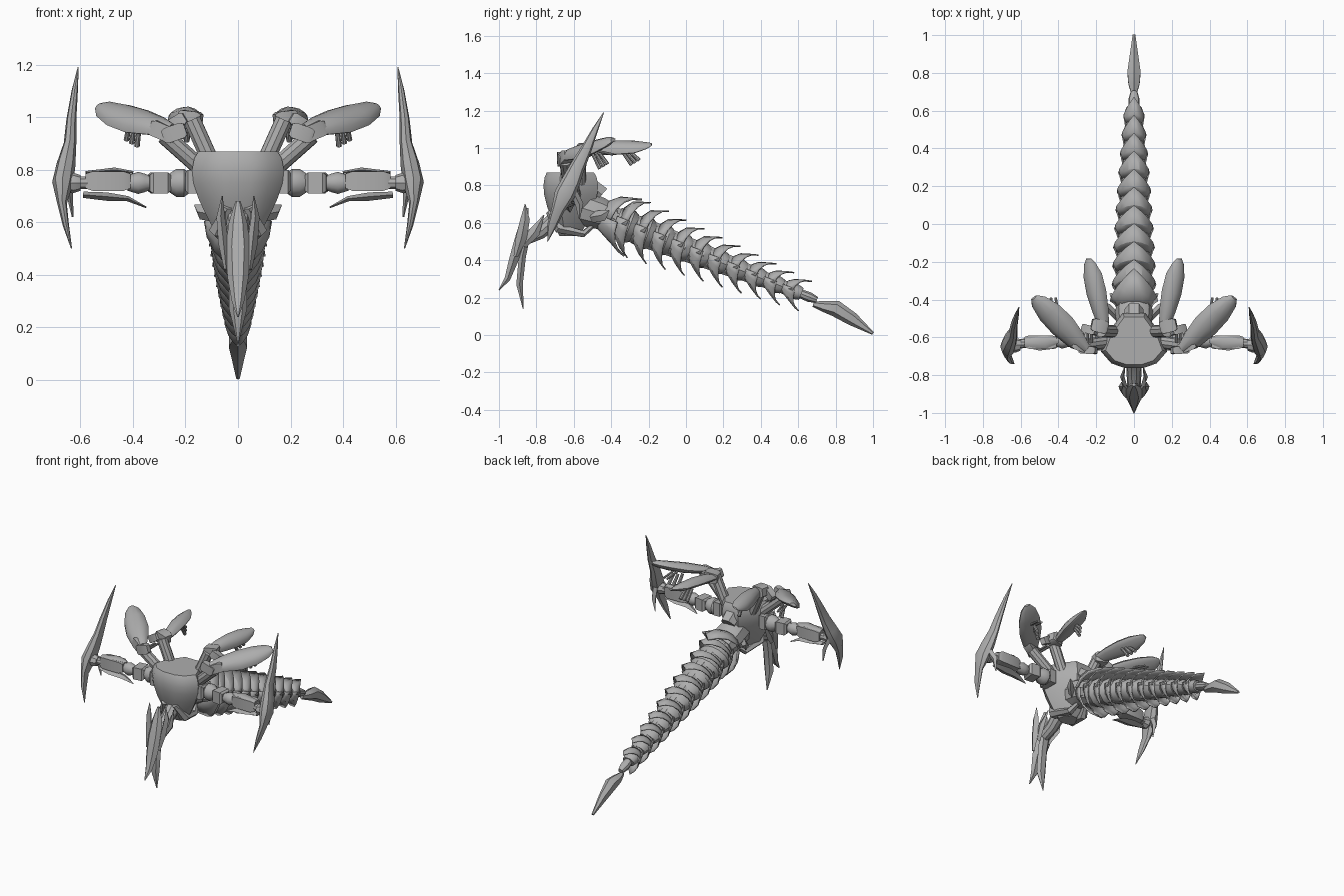
import bpy, math
from mathutils import Vector as V

grey = bpy.data.materials.new("plain_grey")
grey.diffuse_color = (0.42, 0.42, 0.42, 1)


def finish(name, verts, faces, mirror=False, thick=0, angle=35):
    me = bpy.data.meshes.new(name)
    me.from_pydata([tuple(v) for v in verts], [], faces)
    me.materials.append(grey)
    ob = bpy.data.objects.new(name, me)
    bpy.context.collection.objects.link(ob)
    bpy.ops.object.select_all(action='DESELECT')
    ob.select_set(True)
    bpy.context.view_layer.objects.active = ob
    bpy.ops.object.mode_set(mode='EDIT')
    bpy.ops.mesh.select_all(action='SELECT')
    bpy.ops.mesh.normals_make_consistent(inside=False)
    bpy.ops.object.mode_set(mode='OBJECT')
    bpy.ops.object.shade_smooth_by_angle(angle=math.radians(angle))
    if thick:
        m = ob.modifiers.new("thickness", 'SOLIDIFY')
        m.thickness, m.offset = thick, 0
    if mirror:
        ob.modifiers.new("mirror", 'MIRROR')
    return ob


def bridge(rows, n):
    """Quads between closed rings of n points, with end caps."""
    f = [(r * n + i, r * n + (i + 1) % n, (r + 1) * n + (i + 1) % n, (r + 1) * n + i)
         for r in range(rows - 1) for i in range(n)]
    return f + [tuple(range(n)), tuple(range((rows - 1) * n, rows * n))]


def loft(name, secs, n=8, up=(0, 0, 1), mirror=True, turn=0.0, under=1.0):
    """Sweep elliptical sections (x, y, z, side radius, up radius) along a path."""
    pts = [V(s[:3]) for s in secs]
    verts = []
    for i, s in enumerate(secs):
        t = (pts[min(i + 1, len(pts) - 1)] - pts[max(i - 1, 0)]).normalized()
        side = t.cross(V(up)).normalized()
        u = side.cross(t)
        for k in range(n):
            a = 2 * math.pi * k / n + turn
            sy = math.sin(a) * (under if math.sin(a) < 0 else 1)
            verts.append(pts[i] + side * (s[3] * math.cos(a)) + u * (s[4] * sy))
    return finish(name, verts, bridge(len(secs), n), mirror)


def rod(name, a, b, r, n=10, r2=None):
    return loft(name, [(*a, r, r), (*b, r2 or r, r2 or r)], n)


def block(name, a, b, w, h):
    """Box from a to b with slightly chamfered ends."""
    a, b = V(a), V(b)
    q, c = math.sqrt(2), (b - a) * 0.15
    return loft(name, [(*a, w * q * .75, h * q * .75), (*(a + c), w * q, h * q),
                       (*(b - c), w * q, h * q), (*b, w * q * .75, h * q * .75)],
                4, turn=math.pi / 4)


# Rounded torso: one outline scaled through the height levels
half = [(0.05, -.762), (.12, -.738), (.175, -.675), (.14, -.58), (.06, -.47)]
outline = half + [(-x, y) for x, y in reversed(half)]
levels = [(.53, .35), (.57, .52), (.63, .70), (.69, .86), (.75, .97), (.80, 1), (.845, .95), (.87, .86)]
verts = [(x * s, -.63 + (y + .63) * s, z) for z, s in levels for x, y in outline]
finish("torso", verts, bridge(len(levels), 10), angle=40)
loft("back_ridge", [(0, -.66, .845, .05, .02), (0, -.54, .83, .06, .04),
                    (0, -.45, .75, .05, .05)], 6, mirror=False)
loft("belly_petal", [(.04, -.73, .66, .02, .02), (.07, -.68, .57, .04, .03),
                     (.05, -.55, .54, .03, .02), (.02, -.48, .6, .01, .01)], 6)
loft("hip", [(0, -.56, .68, .09, .1), (0, -.46, .65, .1, .09), (0, -.38, .62, .08, .07)],
     10, mirror=False)

# Neck and long beaked head
loft("neck", [(0, -.70, .62, .045, .045), (0, -.78, .55, .04, .04), (0, -.87, .51, .035, .035)],
     10, mirror=False)
loft("upper_beak", [(0, -.85, .68, .01, .01), (0, -.865, .60, .035, .027), (0, -.89, .50, .048, .034),
                    (0, -.925, .39, .04, .028), (0, -.955, .30, .024, .018), (0, -1, .24, .003, .003)],
     6, (0, -1, 0), False)
loft("lower_beak", [(0, -.85, .53, .04, .02), (0, -.875, .42, .035, .022), (0, -.89, .27, .034, .02),
                    (0, -.87, .14, .003, .003)], 6, (0, -1, 0), False)
loft("crest_horn", [(.045, -.91, .42, .008, .012), (.055, -.88, .52, .02, .03),
                    (.066, -.86, .62, .016, .025), (.06, -.86, .70, .002, .002)], 4, (0, -1, 0))
loft("cheek_horn", [(.04, -.87, .48, .008, .02), (.062, -.81, .55, .012, .03),
                    (.05, -.76, .64, .003, .003)], 4, (0, -1, 0))

# Arms
block("shoulder", (.14, -.62, .755), (.2, -.62, .755), .05, .045)
loft("shoulder_ball", [(.18, -.61, .75, .03, .035), (.205, -.61, .75, .05, .053),
                       (.235, -.61, .75, .05, .053), (.27, -.61, .75, .025, .03)], 12)
block("upper_arm", (.26, -.61, .75), (.34, -.62, .75), .042, .04)
loft("elbow_ball", [(.33, -.62, .75, .025, .025), (.355, -.62, .75, .033, .035),
                    (.38, -.62, .75, .04, .042), (.42, -.62, .75, .025, .03)], 12)
block("forearm", (.41, -.625, .757), (.58, -.625, .757), .036, .037)
loft("forearm_fin", [(.59, -.63, .705, .02, .012), (.5, -.63, .698, .04, .016),
                     (.42, -.63, .69, .03, .01), (.35, -.62, .657, .003, .003)], 4)
loft("forearm_guard", [(.40, -.62, .79, .012, .006), (.47, -.625, .80, .035, .01),
                       (.58, -.63, .79, .02, .006)], 6)
rod("wrist", (.57, -.63, .75), (.65, -.64, .75), .025)
loft("hand_hub", [(.6, -.64, .75, .03, .03), (.63, -.64, .75, .04, .04), (.66, -.65, .75, .03, .03)], 8)

# Large crescent blades
loft("crescent_blade", [(.609, -.44, 1.19, .002, .002), (.622, -.485, 1.10, .016, .012),
                        (.635, -.535, .99, .03, .019), (.64, -.58, .90, .04, .024),
                        (.655, -.615, .82, .05, .036), (.668, -.65, .75, .055, .04),
                        (.670, -.685, .67, .035, .018), (.656, -.715, .59, .026, .012),
                        (.634, -.74, .50, .002, .002)], 8, (1, 0, 0))
loft("blade_barb", [(.66, -.62, .80, .02, .02), (.64, -.57, .70, .022, .012), (.63, -.57, .62, .003, .003)],
     4, (1, 0, 0))

# Wing struts and angular elbows
rod("outer_strut", (.1, -.62, .77), (.28, -.645, .93), .034)
block("outer_elbow", (.235, -.665, .925), (.33, -.63, .965), .026, .03)
block("elbow_link", (.2, -.67, .955), (.285, -.665, .925), .02, .03)
rod("inner_strut", (.09, -.57, .8), (.175, -.565, .99), .034)
block("inner_elbow", (.14, -.55, .985), (.225, -.53, .995), .034, .034)
block("inner_knuckle", (.2, -.57, 1.0), (.27, -.55, .955), .022, .024)

# Pods, domed above and shallow below, with nozzles
loft("outer_pod", [(.25, -.66, .95, .025, .025), (.31, -.61, .96, .058, .04),
                   (.38, -.535, .975, .074, .052), (.45, -.465, 1.0, .07, .045),
                   (.505, -.41, 1.025, .048, .034), (.53, -.388, 1.04, .02, .014)],
     12, (.3, -.3, .9), under=.3)
loft("inner_pod", [(.16, -.54, .98, .03, .03), (.175, -.46, .985, .045, .045),
                   (.198, -.36, .99, .056, .05), (.218, -.27, .995, .053, .042),
                   (.234, -.21, 1.008, .033, .022), (.24, -.183, 1.018, .014, .008)],
     12, (.4, 0, .9), under=.3)
for i in range(3):
    x, y = .375 + .02 * i, -.50 + .02 * i
    rod("outer_nozzle", (x, y, .97), (x + .01, y + .04, .89 + .012 * i), .009, 8, .011)
    x, y = .19 + .012 * i, -.34 + .02 * i
    rod("inner_nozzle", (x, y, .98), (x + .005, y + .05, .91 + .012 * i), .009, 8, .011)
for i in range(2):
    x = .225 + .02 * i
    rod("elbow_pipe", (x, -.63, .93), (x, -.54, .93), .007, 8)
    rod("pod_pipe", (.40 + .025 * i, -.48, .985), (.415 + .025 * i, -.39, .965), .007, 8)
    rod("pod_stud", (.40 + .03 * i, -.50 + .03 * i, 1.0), (.40 + .03 * i, -.50 + .03 * i, 1.045), .01, 8)

# Tail frame: d runs backward along the axis, u is perpendicular upward
d, u = V((0, .932, -.363)), V((0, .363, .932))


def axis(y):
    return V((0, y, .46 - .39 * y))


def shell(name, p, rows, sign, thick=.007):
    """Half-ring plate; each row is (width, height, side reach, middle reach)."""
    n, m, verts = 8, len(rows), []
    for k in range(n + 1):
        c, s = math.cos(math.pi * k / n), math.sin(math.pi * k / n)
        for w, h, a, b in rows:
            verts.append(p + V((w * c, 0, 0)) + u * (sign * h * s) + d * (a + (b - a) * (1 - abs(c))))
    faces = [(m * k + j, m * k + j + 1, m * k + m + j + 1, m * k + m + j)
             for k in range(n) for j in range(m - 1)]
    finish(name, verts, faces, thick=thick, angle=25)


loft("tail_core", [(*axis(-.5), .08, .075), (*axis(-.2), .075, .08), (*axis(.2), .055, .06),
                   (*axis(.55), .03, .035), (*axis(.68), .018, .018)], 10, mirror=False)
shell("rump_plate", axis(-.47), [(.07, .06, 0, 0), (.10, .13, .05, .08), (.125, .16, .07, .19)], 1, .01)
shell("rump_rib", axis(-.46), [(.08, .06, 0, 0), (.12, .12, .08, .12), (.125, .155, .10, .20)], -1, .01)
loft("rump_spike", [(.08, -.5, .63, .02, .03), (.14, -.44, .64, .02, .03), (.165, -.41, .665, .003, .003)], 4)

# Ten overlapping tail segments: collar, back scale and belly rib
for i in range(10):
    f = i / 9
    y = -.34 + .099 * i
    k = 1 - .55 * f
    w = .112 - .06 * f ** 1.4
    p = axis(y)
    loft("tail_collar", [(*(p - d * .035), w * .8, .08 * k), (*(p + d * .04), w * .96, .092 * k),
                         (*(p + d * .07), w * .8, .075 * k)], 12, mirror=False)
    shell("back_scale", p - d * .02, [(w * .75, .085 * k, 0, 0), (w * .95, .13 * k, .02, .03),
                                      (w * 1.03, .145 * k + .018, .04, .12)], 1)
    shell("belly_rib", p - d * .04 + u * .03 * k,
          [(w * .85, .095 * k, 0, .02), (w * .97, .14 * k + .012, .04, .075),
           (w * .98, .155 * k + .033, .07, .13)], -1)

# Tail spearhead
loft("tail_joint", [(*axis(.6), .025, .025), (*axis(.66), .03, .028), (*axis(.70), .018, .018)],
     10, mirror=False)
loft("tail_spear", [(0, .68, .165, .012, .015), (0, .74, .152, .034, .03), (0, .80, .142, .04, .044),
                    (0, .89, .085, .025, .036), (0, 1, .008, .008, .008)], 6, mirror=False, turn=math.pi / 6)
